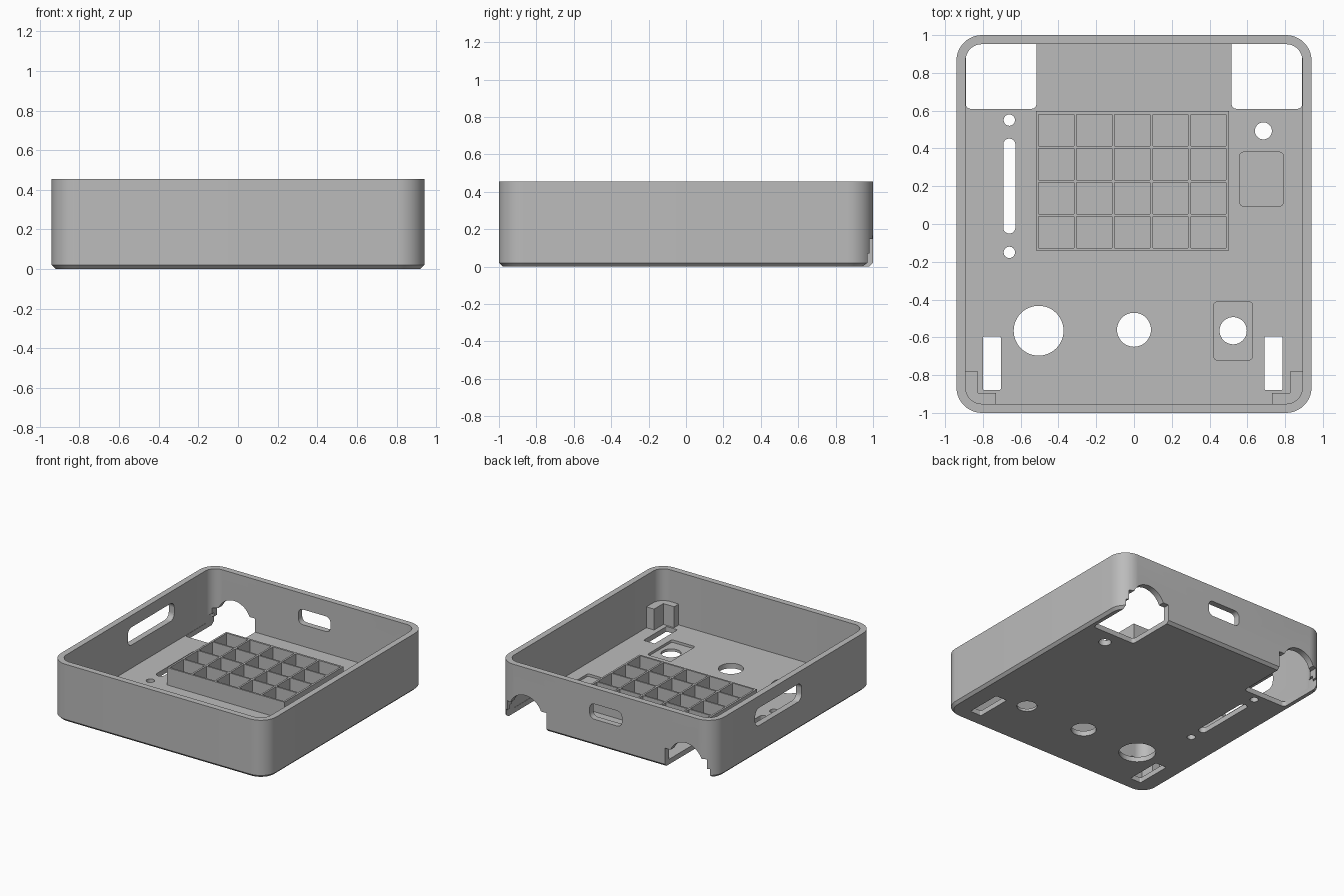
import bpy, bmesh, math
from mathutils import Matrix

if "Cube" in bpy.data.objects:
    bpy.data.objects.remove(bpy.data.objects["Cube"])

GREY = (0.5, 0.5, 0.5, 1)
mat = bpy.data.materials.new("plain grey")
mat.use_nodes = True
mat.diffuse_color = GREY
mat.node_tree.nodes["Principled BSDF"].inputs["Base Color"].default_value = GREY

HALF_X, HALF_Y, HEIGHT = 0.94, 1.0, 0.455
WALL, FLOOR, CORNER = 0.048, 0.04, 0.135


def outline(x0, x1, y0, y1, radius=0.0, steps=12):
    """Counter-clockwise rectangle with rounded corners."""
    if radius <= 0:
        return [(x0, y0), (x1, y0), (x1, y1), (x0, y1)]
    points = []
    centres = [(x1 - radius, y1 - radius), (x0 + radius, y1 - radius),
               (x0 + radius, y0 + radius), (x1 - radius, y0 + radius)]
    for quarter, (cx, cy) in enumerate(centres):
        for i in range(steps + 1):
            a = (quarter + i / steps) * math.pi / 2
            points.append((cx + radius * math.cos(a), cy + radius * math.sin(a)))
    return points


def circle(cx, cy, r, steps=48):
    return [(cx + r * math.cos(i * math.tau / steps),
             cy + r * math.sin(i * math.tau / steps)) for i in range(steps)]


def loft(name, rings, turn=None):
    """Join matching (outline, height) rings into a closed solid."""
    bm = bmesh.new()
    loops = [[bm.verts.new((x, y, z)) for x, y in pts] for pts, z in rings]
    n = len(loops[0])
    for low, high in zip(loops, loops[1:]):
        for i in range(n):
            j = (i + 1) % n
            bm.faces.new((low[i], low[j], high[j], high[i]))
    bm.faces.new(loops[0][::-1])
    bm.faces.new(loops[-1])
    if turn:
        bm.transform(turn)
    bmesh.ops.recalc_face_normals(bm, faces=bm.faces)
    mesh = bpy.data.meshes.new(name)
    bm.to_mesh(mesh)
    bm.free()
    mesh.materials.append(mat)
    obj = bpy.data.objects.new(name, mesh)
    bpy.context.collection.objects.link(obj)
    return obj


def prism(name, pts, z0, z1, turn=None):
    return loft(name, [(pts, z0), (pts, z1)], turn)


def select_only(obj):
    bpy.ops.object.select_all(action="DESELECT")
    obj.select_set(True)
    bpy.context.view_layer.objects.active = obj


def cut(obj, cutters):
    """Subtract each cutter, then throw it away."""
    select_only(obj)
    for cutter in cutters:
        mod = obj.modifiers.new("cut", "BOOLEAN")
        mod.operation, mod.solver, mod.object = "DIFFERENCE", "EXACT", cutter
        bpy.ops.object.modifier_apply(modifier=mod.name)
        bpy.data.objects.remove(cutter)


# Tray: chamfered base, rounded walls and cavity in one loft
def ring(inset, z):
    return outline(-HALF_X + inset, HALF_X - inset, -HALF_Y + inset,
                   HALF_Y - inset, CORNER - inset), z


tray = loft("tray", [ring(0.02, 0), ring(0, 0.02), ring(0, HEIGHT),
                     ring(WALL, HEIGHT), ring(WALL, FLOOR)])

# Floor openings: round holes and slots
cutters = []
for x, y, r in [(-0.66, 0.55, 0.03), (-0.66, -0.15, 0.03), (0.685, 0.493, 0.045),
                (-0.505, -0.565, 0.132), (0, -0.56, 0.09)]:
    cutters.append(prism("hole", circle(x, y, r), -0.1, 0.1))
for box in [(-0.692, -0.628, -0.05, 0.452, 0.031), (-0.8, -0.705, -0.88, -0.595, 0.01),
            (0.69, 0.787, -0.88, -0.595, 0.01)]:
    cutters.append(prism("slot", outline(*box), -0.1, 0.1))

# Shallow floor recesses, one with a hole through it
cutters.append(prism("recess", outline(0.56, 0.79, 0.095, 0.38, 0.02), 0.02, 0.1))
cutters.append(prism("recess", outline(0.422, 0.628, -0.72, -0.412, 0.02), 0.02, 0.1))
cutters.append(prism("hole", circle(0.525, -0.565, 0.072), -0.1, 0.1))

# Wall cutters are drawn in x-z or y-z and turned upright
to_back = Matrix(((1, 0, 0, 0), (0, 0, 1, 0), (0, 1, 0, 0), (0, 0, 0, 1)))
to_side = Matrix(((0, 0, 1, 0), (1, 0, 0, 0), (0, 1, 0, 0), (0, 0, 0, 1)))
cutters.append(prism("back_slot", outline(-0.14, 0.14, 0.21, 0.33, 0.04), 0.9, 1.1, to_back))
cutters.append(prism("side_slot", outline(-0.1, 0.48, 0.222, 0.362, 0.05), -1.1, -0.85, to_side))


# Back corner openings: floor window, stepped notch and arch
def span(side, near, far):
    return sorted((side * near, side * far))


for side in (-1, 1):
    cutters.append(prism("window", outline(*span(side, 0.517, 0.89), 0.61, 0.949, 0.025), -0.1, 0.1))
    cutters.append(prism("step", outline(*span(side, 0.517, 0.89), -0.1, 0.07), 0.92, 1.1, to_back))
    cutters.append(prism("notch", outline(*span(side, 0.517, 0.872), -0.11, 0.147), 0.91, 1.11, to_back))
    cutters.append(prism("arch", circle(side * 0.7, 0.092, 0.145), 0.9, 1.12, to_back))
cut(tray, cutters)

# Divider grid: a block with five by four open cells
grid = prism("divider_grid", outline(-0.52, 0.503, -0.14, 0.597), FLOOR - 0.005, 0.177)
cells = []
for col in range(5):
    for row in range(4):
        x, y = -0.505 + col * 0.2015, -0.126 + row * 0.18
        cells.append(prism("cell", outline(x, x + 0.187, y, y + 0.167), 0, 0.3))
cut(grid, cells)

# L-shaped posts in the two front corners
for side, label in ((-1, "right"), (1, "left")):
    pts = [(0.91, -0.78), (0.825, -0.78), (0.825, -0.895), (0.73, -0.895),
           (0.73, -0.965), (0.87, -0.965), (0.91, -0.92)]
    prism(label + "_corner_post", [(side * x, y) for x, y in pts], FLOOR - 0.005, 0.205)

# Smooth the rounded corners while keeping edges sharp
select_only(tray)
bpy.ops.object.shade_smooth_by_angle(angle=math.radians(25))
